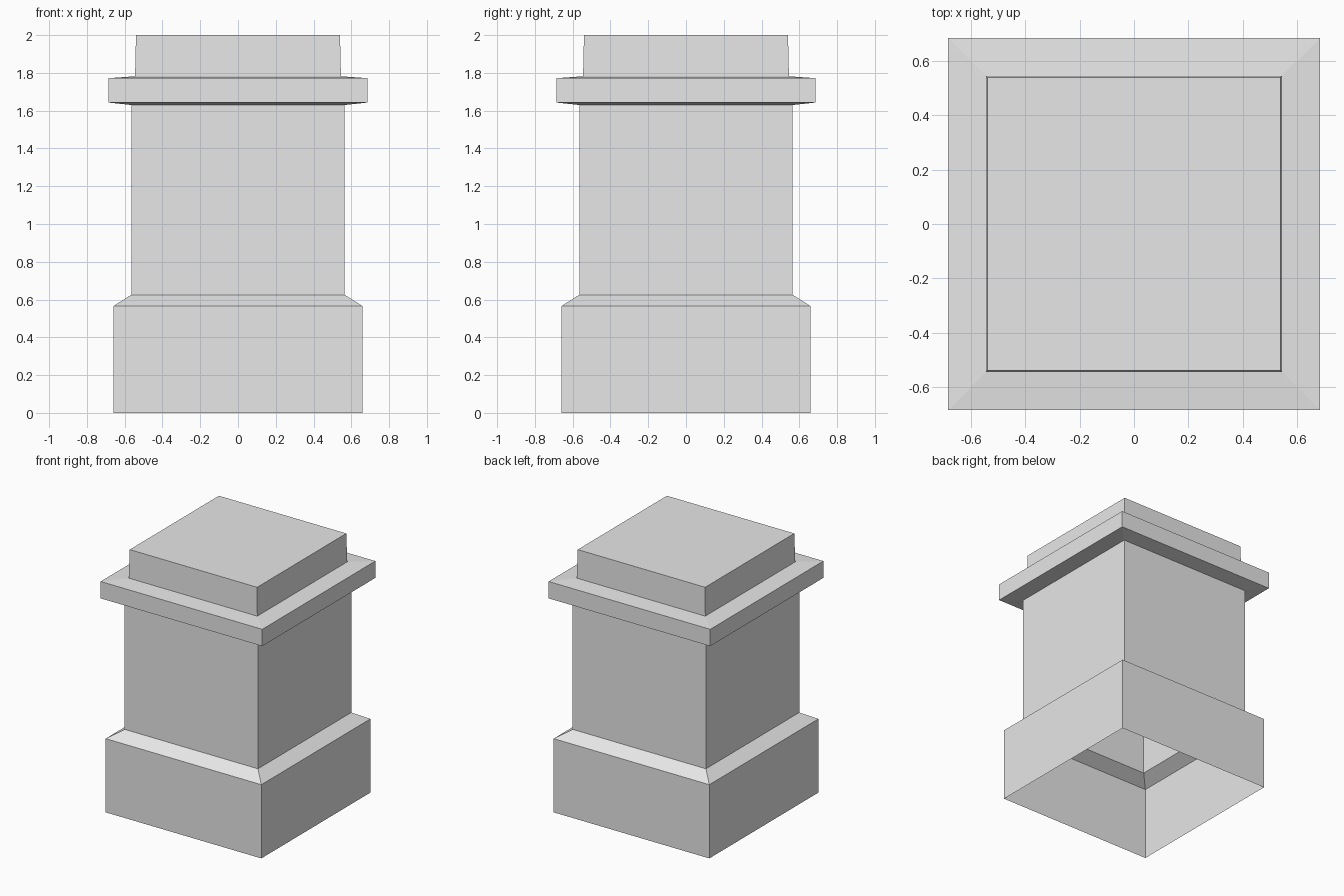
import bpy
import bmesh

cube = bpy.data.objects.get("Cube")
if cube:
    bpy.data.objects.remove(cube, do_unlink=True)

stone = bpy.data.materials.new("grey_stone")
stone.use_nodes = True
GREY = (0.8, 0.8, 0.8, 1)
stone.diffuse_color = GREY
stone.node_tree.nodes["Principled BSDF"].inputs["Base Color"].default_value = GREY


def square_shell(name, profile, capped=False):
    """Sweep (half width, height) points around a square, open underneath."""
    bm = bmesh.new()
    rings = [[bm.verts.new((sx * w, sy * w, z))
              for sx, sy in ((-1, -1), (1, -1), (1, 1), (-1, 1))]
             for w, z in profile]
    for low, high in zip(rings, rings[1:]):
        for i in range(4):
            j = (i + 1) % 4
            bm.faces.new((low[i], low[j], high[j], high[i]))
    if capped:
        bm.faces.new(rings[-1])
    mesh = bpy.data.meshes.new(name)
    bm.to_mesh(mesh)
    bm.free()
    mesh.materials.append(stone)
    obj = bpy.data.objects.new(name, mesh)
    bpy.context.collection.objects.link(obj)


# Hollow base with a sloping shoulder
square_shell("plinth", [(0.66, 0), (0.66, 0.565), (0.565, 0.625)])
# Plain square column
square_shell("shaft", [(0.565, 0.625), (0.565, 1.63)])
# Overhanging ledge with slightly sloped faces above and below
square_shell("cornice", [(0.565, 1.63), (0.685, 1.643), (0.685, 1.772), (0.545, 1.782)])
# Slightly tapered top block
square_shell("cap", [(0.545, 1.782), (0.54, 2)], capped=True)
